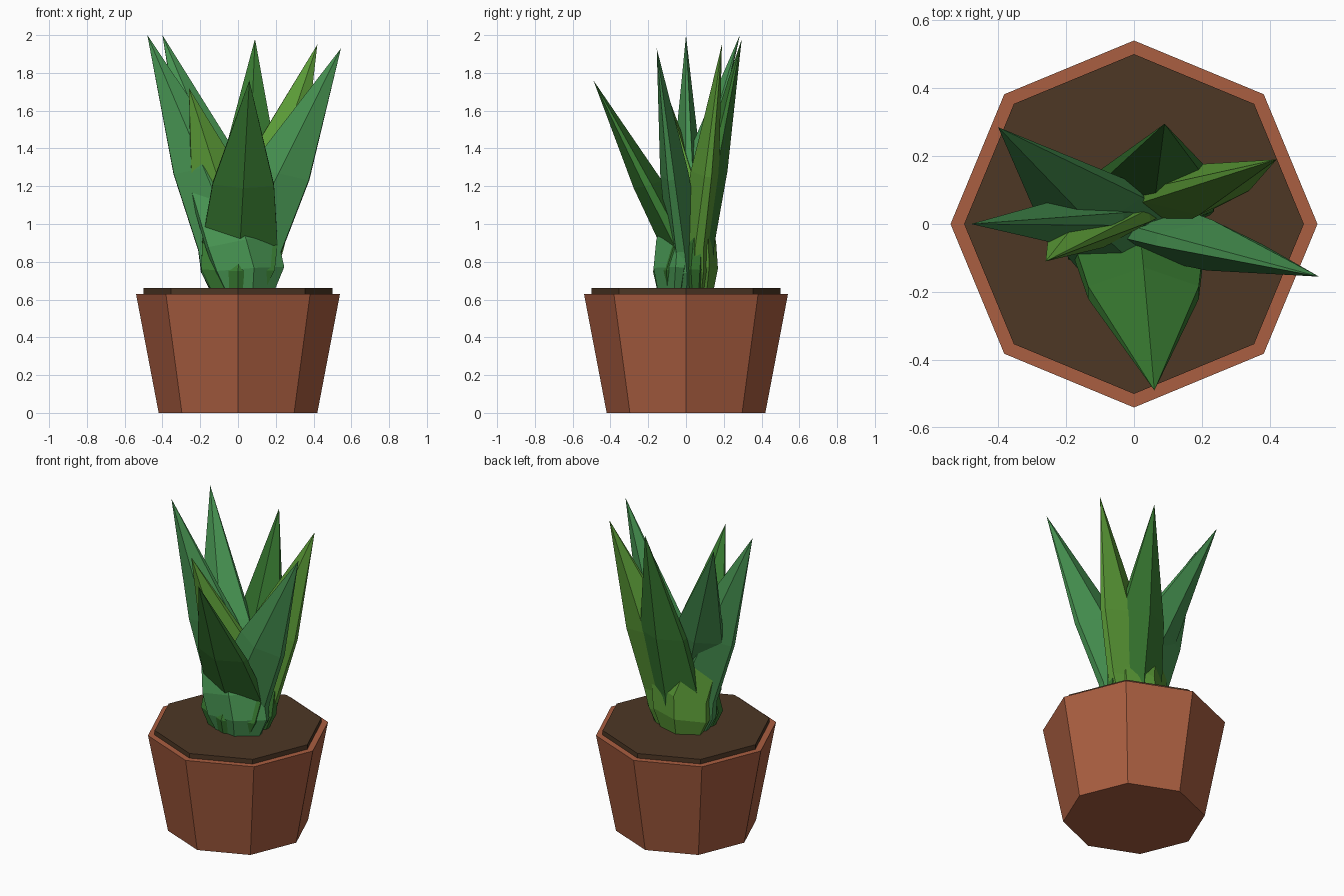
import bpy, bmesh, math
from mathutils import Vector

cube = bpy.data.objects.get("Cube")
if cube:
    bpy.data.objects.remove(cube, do_unlink=True)


def material(name, rgb):
    mat = bpy.data.materials.new(name)
    mat.use_nodes = True
    mat.diffuse_color = (*rgb, 1)
    mat.node_tree.nodes["Principled BSDF"].inputs["Base Color"].default_value = (*rgb, 1)
    return mat


terracotta = material("terracotta", (0.40, 0.112, 0.052))
earth = material("earth", (0.075, 0.038, 0.018))
teal_green = material("teal_green", (0.062, 0.29, 0.082))
leaf_green = material("leaf_green", (0.038, 0.19, 0.03))
lime_green = material("lime_green", (0.105, 0.33, 0.038))


def finish(bm, name, mat):
    bmesh.ops.recalc_face_normals(bm, faces=bm.faces)
    mesh = bpy.data.meshes.new(name)
    bm.to_mesh(mesh)
    bm.free()
    mesh.materials.append(mat)
    obj = bpy.data.objects.new(name, mesh)
    bpy.context.collection.objects.link(obj)


def bridge(bm, lower, upper):
    n = len(lower)
    for i in range(n):
        j = (i + 1) % n
        bm.faces.new((lower[i], lower[j], upper[j], upper[i]))


def octagon_solid(name, mat, rings):
    """Eight-sided solid from (radius, height) rings, capped at both ends."""
    bm = bmesh.new()
    loops = [[bm.verts.new((r * math.cos(k * math.pi / 4), r * math.sin(k * math.pi / 4), z))
              for k in range(8)] for r, z in rings]
    for a, b in zip(loops, loops[1:]):
        bridge(bm, a, b)
    bm.faces.new(loops[0])
    bm.faces.new(loops[-1])
    finish(bm, name, mat)


# Ridged cross-section: broad along the first axis, thin along the second
SECTION = ((1, 0.25), (0, 1), (-1, 0.25), (-1, -0.25), (0, -1), (1, -0.25))
NECK = 0.9


def leaf(name, mat, tip, bulge, neck, turn=0, width=1):
    """Bulb-like foot, widest at the neck, tapering to a pointed tip."""
    tip = Vector(tip)
    foot = Vector((*bulge, 0.64))
    swell = Vector((*bulge, 0.76))
    neck = Vector((*neck, NECK))
    middle = neck.lerp(tip, 0.36)
    lean = (tip - neck) / (tip.z - neck.z)
    a = math.radians(turn)
    across = Vector((math.cos(a), math.sin(a), 0))
    depth = Vector((-math.sin(a), math.cos(a), 0))
    bm = bmesh.new()
    loops = []
    # Each ring: centre, half width, half thickness, tilt with the lean
    for centre, w, t, tilt in ((foot, 0.13, 0.07, 0), (swell, 0.185, 0.095, 0.2),
                               (neck, 0.19, 0.09, 0.5), (middle, 0.155, 0.075, 0.5)):
        ring = []
        for u, v in SECTION:
            p = across * u * w * width + depth * v * t
            p.z = -tilt * (p.x * lean.x + p.y * lean.y)
            ring.append(bm.verts.new(centre + p))
        loops.append(ring)
    for lower, upper in zip(loops, loops[1:]):
        bridge(bm, lower, upper)
    bm.faces.new(loops[0])
    apex = bm.verts.new(tip)
    for i in range(6):
        bm.faces.new((loops[-1][i], loops[-1][(i + 1) % 6], apex))
    finish(bm, name, mat)


# Pot and soil
octagon_solid("pot", terracotta, ((0.42, 0), (0.54, 0.63)))
octagon_solid("soil", earth, ((0.5, 0.62), (0.5, 0.66)))

# Leaves
leaf("front_leaf", leaf_green, (0.06, -0.49, 1.76), (0, -0.08), (0.01, -0.04), 0, 1.05)
leaf("back_leaf", leaf_green, (0.09, 0.295, 1.98), (0.04, 0.05), (0.045, 0.06))
leaf("right_leaf", teal_green, (-0.48, 0, 2.0), (-0.01, 0), (-0.02, 0.01), 3)
leaf("left_leaf", teal_green, (0.545, -0.155, 1.93), (0.03, 0), (0.04, -0.01), -6)
leaf("back_right_leaf", teal_green, (-0.4, 0.285, 2.0), (0.06, -0.08), (0.02, -0.07), 15)
leaf("back_left_leaf", lime_green, (0.42, 0.19, 1.95), (0.02, 0.05), (0.05, 0.05), 6)
leaf("short_leaf", lime_green, (-0.26, -0.11, 1.72), (-0.02, 0.075), (-0.01, 0.07), 8, 0.95)
